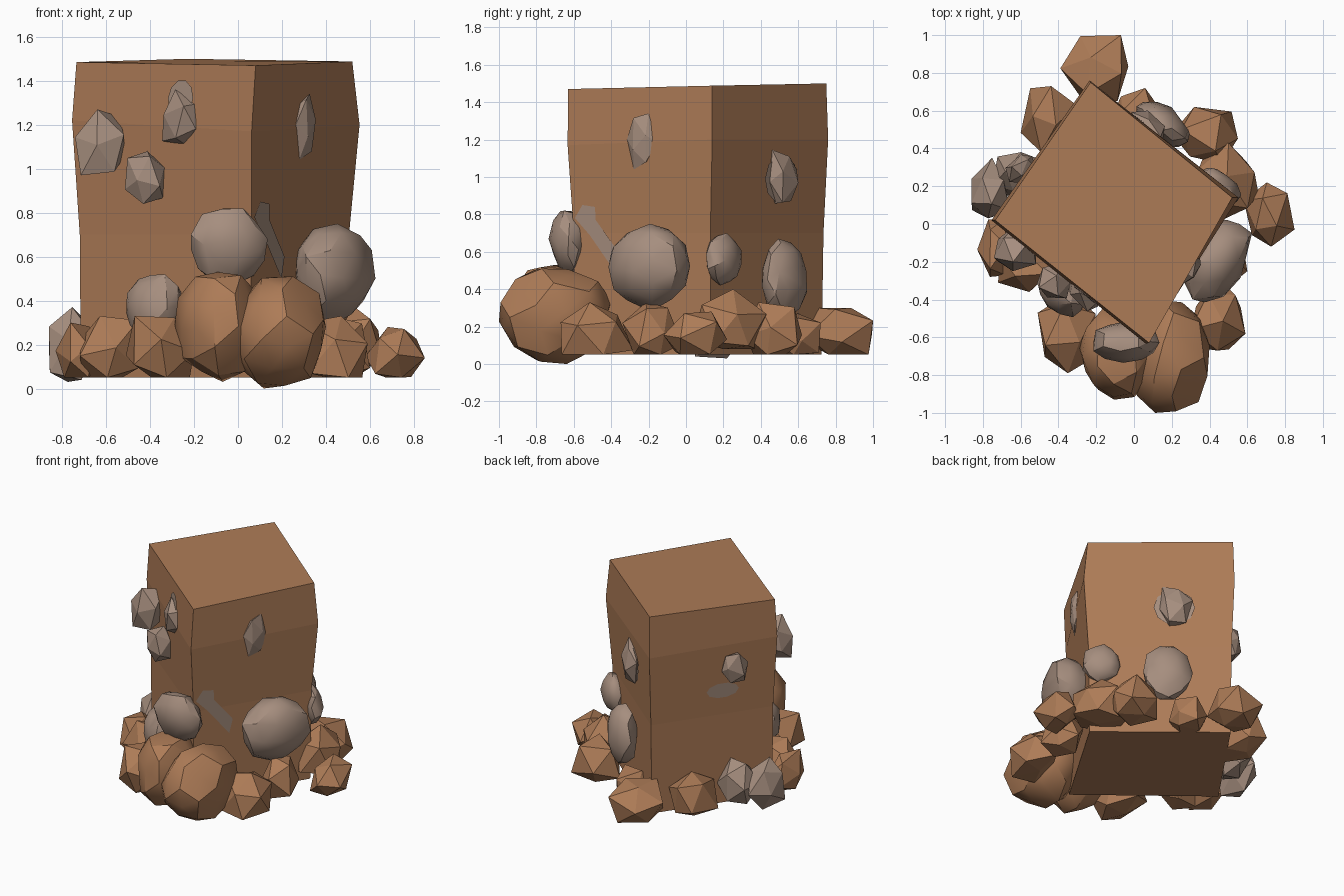
import bpy, bmesh, math, random
from mathutils import Vector, Matrix, Euler

if "Cube" in bpy.data.objects:
    bpy.data.objects.remove(bpy.data.objects["Cube"])


def material(name, rgb):
    m = bpy.data.materials.new(name)
    m.diffuse_color = (*rgb, 1)
    m.use_nodes = True
    m.node_tree.nodes["Principled BSDF"].inputs["Base Color"].default_value = m.diffuse_color
    return m


BROWN = material("brown rock", (0.42, 0.20, 0.095))
GREY = material("grey stone", (0.38, 0.27, 0.21))


def finish(bm, name, mat, smooth=False):
    bmesh.ops.recalc_face_normals(bm, faces=bm.faces)
    me = bpy.data.meshes.new(name)
    bm.to_mesh(me)
    bm.free()
    me.materials.append(mat)
    ob = bpy.data.objects.new(name, me)
    bpy.context.collection.objects.link(ob)
    if smooth:
        bpy.ops.object.select_all(action='DESELECT')
        ob.select_set(True)
        bpy.context.view_layer.objects.active = ob
        bpy.ops.object.shade_smooth_by_angle(angle=math.radians(28))
    return ob


def rock(name, mat, centre, size, yaw=0, level=1, seed=0, flat=False):
    """Faceted rock: jittered icosphere hull fitted exactly to a box."""
    rnd = random.Random(seed)
    src = bmesh.new()
    bmesh.ops.create_icosphere(src, subdivisions=level, radius=1)
    rot = Euler([rnd.uniform(0, 6.28) for _ in range(3)]).to_matrix()
    jit = 0.2 if level == 1 else 0.08
    pts = [rot @ v.co * rnd.uniform(1 - jit, 1 + jit) for v in src.verts]
    src.free()
    if flat:                                   # cut the underside level
        for p in pts:
            p.z = max(p.z, -0.55)
    lo = [min(p[i] for p in pts) for i in range(3)]
    hi = [max(p[i] for p in pts) for i in range(3)]
    turn = Matrix.Rotation(math.radians(yaw), 3, 'Z')
    bm = bmesh.new()
    for p in pts:
        q = Vector([((p[i] - lo[i]) / (hi[i] - lo[i]) - 0.5) * size[i] for i in range(3)])
        bm.verts.new(turn @ q + Vector(centre))
    res = bmesh.ops.convex_hull(bm, input=bm.verts)
    junk = {g for g in res["geom_interior"] + res["geom_unused"] if isinstance(g, bmesh.types.BMVert)}
    bmesh.ops.delete(bm, geom=list(junk), context='VERTS')
    finish(bm, name, mat, smooth=level > 1)


# Square pillar: stacked rings, corners in order left, front, right, back
RINGS = [
    [(-0.715, 0.02, 0.05), (0.06, -0.60, 0.05), (0.495, 0.13, 0.05), (-0.23, 0.725, 0.05)],
    [(-0.72, 0.02, 0.70), (0.06, -0.60, 0.70), (0.505, 0.13, 0.70), (-0.23, 0.735, 0.70)],
    [(-0.755, 0.02, 1.22), (0.062, -0.633, 1.17), (0.553, 0.14, 1.20), (-0.235, 0.76, 1.20)],
    [(-0.735, 0.02, 1.485), (0.08, -0.63, 1.47), (0.52, 0.14, 1.488), (-0.23, 0.75, 1.50)],
]
bm = bmesh.new()
rv = [[bm.verts.new(c) for c in r] for r in RINGS]
for a, b in zip(rv, rv[1:]):
    for i in range(4):
        j = (i + 1) % 4
        bm.faces.new((a[i], a[j], b[j], b[i]))
bm.faces.new(rv[0])
bm.faces.new(rv[-1])
finish(bm, "pillar", BROWN)

# Brown rocks around the foot: x, y and z extents, facet level
BASE = [
    (-0.04, 0.40, -1.00, -0.40, 0.00, 0.51, 2),
    (-0.29, 0.12, -0.93, -0.45, 0.03, 0.53, 2),
    (-0.51, -0.20, -0.79, -0.36, 0.05, 0.33, 1),
    (-0.72, -0.44, -0.36, -0.10, 0.05, 0.33, 1),
    (-0.83, -0.62, -0.28, 0.03, 0.05, 0.30, 1),
    (-0.60, -0.30, 0.38, 0.73, 0.05, 0.33, 1),
    (-0.39, -0.03, 0.65, 1.00, 0.05, 0.30, 1),
    (-0.13, 0.13, 0.46, 0.72, 0.05, 0.27, 1),
    (0.20, 0.55, 0.32, 0.62, 0.05, 0.33, 1),
    (0.30, 0.66, 0.03, 0.43, 0.08, 0.40, 1),
    (0.58, 0.85, -0.12, 0.22, 0.05, 0.28, 1),
    (0.35, 0.60, -0.34, -0.02, 0.05, 0.33, 1),
    (0.30, 0.59, -0.67, -0.28, 0.05, 0.33, 1),
]
for k, (x0, x1, y0, y1, z0, z1, lv) in enumerate(BASE):
    rock(f"base_rock_{k + 1}", BROWN, ((x0 + x1) / 2, (y0 + y1) / 2, (z0 + z1) / 2),
         (x1 - x0, y1 - y0, z1 - z0), level=lv, seed=k + 3, flat=lv == 1)

# Grey stones stuck to the pillar: centre, size (along wall, out of wall, height), yaw
FL, FR, BR, BL = -38, 60, 141, 55
STONES = [
    ((-0.615, -0.14, 1.12), (0.24, 0.22, 0.30), FL, 1),
    ((-0.41, -0.30, 0.96), (0.20, 0.20, 0.24), FL, 1),
    ((-0.26, -0.37, 1.235), (0.19, 0.13, 0.25), FL, 1),
    ((0.305, -0.235, 1.19), (0.18, 0.07, 0.30), FR, 1),
    ((0.435, -0.20, 0.515), (0.47, 0.31, 0.47), FR, 2),
    ((-0.04, -0.625, 0.645), (0.35, 0.22, 0.35), 0, 2),
    ((-0.38, -0.36, 0.355), (0.28, 0.22, 0.33), FL, 2),
    ((0.45, 0.20, 0.56), (0.25, 0.14, 0.28), BR, 2),
    ((0.15, 0.53, 0.46), (0.33, 0.20, 0.42), BR, 2),
    ((0.07, 0.52, 1.00), (0.22, 0.13, 0.29), BR, 1),
    ((-0.60, 0.29, 1.06), (0.18, 0.14, 0.22), BL, 1),
    ((-0.63, 0.28, 0.21), (0.26, 0.24, 0.32), BL, 1),
    ((-0.76, 0.19, 0.20), (0.20, 0.32, 0.34), 0, 1),
]
for k, (c, s, yaw, lv) in enumerate(STONES):
    rock(f"grey_stone_{k + 1}", GREY, c, s, yaw, lv, seed=40 + k)


def patch(name, a, b, outline):
    """Thin stain on the wall between corner columns a and b; outline = (share along wall, z)."""
    bm = bmesh.new()
    vs = []
    for t, z in outline:
        for r0, r1 in zip(RINGS, RINGS[1:]):
            f = (z - r0[a][2]) / (r1[a][2] - r0[a][2])
            if f <= 1:
                break
        p = Vector(r0[a]).lerp(Vector(r1[a]), f).lerp(Vector(r0[b]).lerp(Vector(r1[b]), f), t)
        n = (Vector(r0[b]) - Vector(r0[a])).cross(Vector((0, 0, 1))).normalized()
        p.z = z
        vs.append(bm.verts.new(p + n * 0.006))
    bm.faces.new(vs)
    finish(bm, name, GREY)


def oval(t, z, rt, rz):
    return [(t + rt * math.cos(i * math.pi / 5), z + rz * math.sin(i * math.pi / 5)) for i in range(10)]


# Grey stains on the walls
patch("front_stain", 0, 1, oval(0.60, 1.32, 0.07, 0.085))
patch("streak_stain", 1, 2, [(0.02, 0.78), (0.12, 0.69), (0.30, 0.50), (0.33, 0.60), (0.17, 0.77),
                             (0.17, 0.84), (0.08, 0.85)])
patch("right_stain", 2, 3, oval(0.60, 0.99, 0.14, 0.13))
patch("back_stain", 3, 0, oval(0.58, 0.88, 0.13, 0.055))
